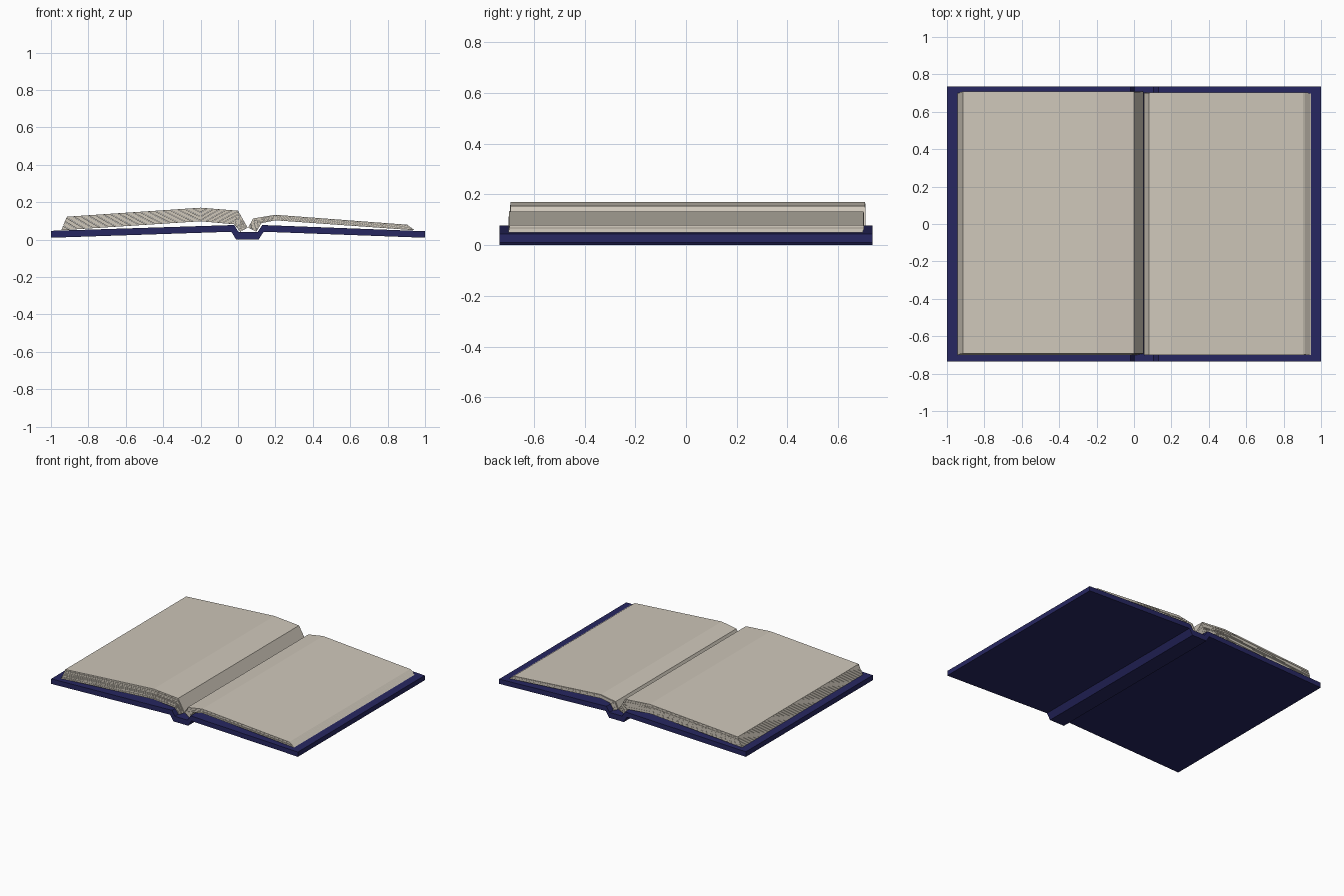
import bpy, bmesh, random

if "Cube" in bpy.data.objects:
    bpy.data.objects.remove(bpy.data.objects["Cube"])

random.seed(4)


def material(name, color):
    m = bpy.data.materials.new(name)
    m.diffuse_color = (*color, 1)
    m.use_nodes = True
    m.node_tree.nodes["Principled BSDF"].inputs["Base Color"].default_value = m.diffuse_color
    return m


navy = material("cover_navy", (0.02, 0.02, 0.12))
cream = material("page_cream", (0.62, 0.57, 0.49))


def add_prism(bm, outline, y0, y1):
    """Closed strip: outline is an (upper, lower) pair of matching x-z polylines."""
    upper, lower = outline
    rows = [[bm.verts.new((x, y, z)) for x, z in line]
            for line, y in ((upper, y0), (upper, y1), (lower, y1), (lower, y0))]
    n = len(upper)
    for k in range(4):
        a, b = rows[k], rows[(k + 1) % 4]
        for i in range(n - 1):
            bm.faces.new((a[i], a[i + 1], b[i + 1], b[i]))
    for i in (0, n - 1):
        bm.faces.new([r[i] for r in rows])


def finish(bm, name, mat):
    bmesh.ops.recalc_face_normals(bm, faces=bm.faces)
    mesh = bpy.data.meshes.new(name)
    bm.to_mesh(mesh)
    bm.free()
    mesh.materials.append(mat)
    ob = bpy.data.objects.new(name, mesh)
    bpy.context.collection.objects.link(ob)


def lerp_profile(a, b, t):
    return [(p[0] + (q[0] - p[0]) * t, p[1] + (q[1] - p[1]) * t)
            for p, q in zip(a, b)]


def page_stack(name, low, high, sheets, y_shift):
    """Pile of thin bent sheets blended between the lowest and highest sheet."""
    bm = bmesh.new()
    for i in range(sheets):
        t0, t1 = i / sheets, (i + 0.93) / sheets
        dy = y_shift * t1 + random.uniform(-0.002, 0.002)
        add_prism(bm, (lerp_profile(low, high, t1), lerp_profile(low, high, t0)),
                  -0.70 + dy, 0.70 + dy)
    finish(bm, name, cream)


# Hard cover: two sloping boards with a sunken spine
cover = bmesh.new()
add_prism(cover,
          ([(-1, 0.047), (-0.02, 0.078), (0.003, 0.04), (0.105, 0.04), (0.13, 0.078), (1, 0.045)],
           [(-1, 0.01), (-0.035, 0.042), (-0.01, 0), (0.11, 0), (0.137, 0.042), (1, 0.01)]),
          -0.735, 0.735)
finish(cover, "cover", navy)

# Left page stack (thicker)
page_stack("left_pages",
           [(-0.945, 0.05), (-0.2, 0.098), (-0.02, 0.082), (0.012, 0.042)],
           [(-0.915, 0.123), (-0.2, 0.171), (0, 0.155), (0.052, 0.064)],
           12, 0.008)

# Right page stack (thinner)
page_stack("right_pages",
           [(0.945, 0.05), (0.2, 0.103), (0.125, 0.088), (0.098, 0.042)],
           [(0.905, 0.08), (0.2, 0.133), (0.08, 0.113), (0.054, 0.064)],
           8, 0.002)
